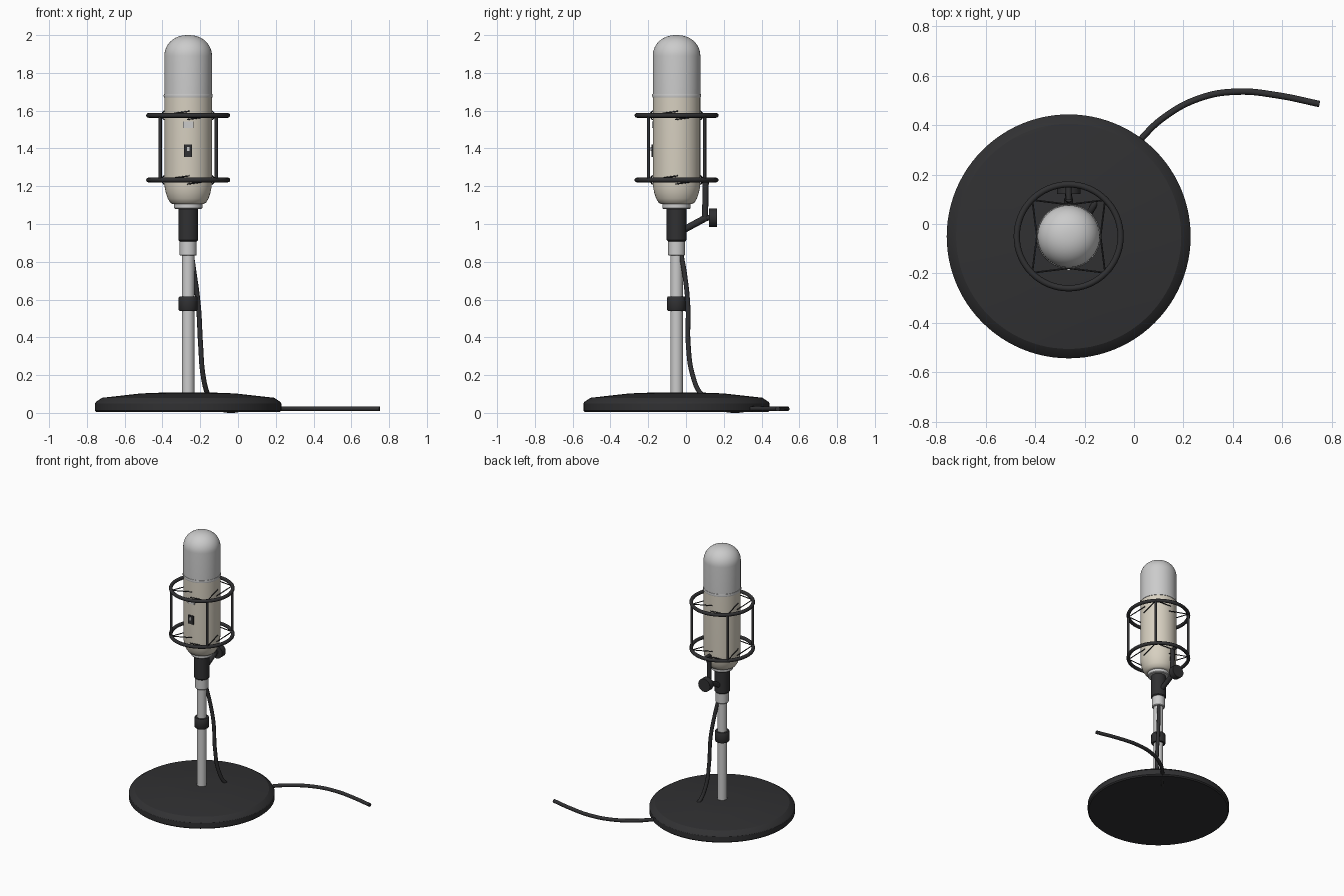
import bpy, bmesh, math
from mathutils import Vector

if "Cube" in bpy.data.objects:
    bpy.data.objects.remove(bpy.data.objects["Cube"])

CX, CY = -0.264, -0.05


def material(name, col):
    m = bpy.data.materials.new(name)
    m.diffuse_color = (*col, 1)
    m.use_nodes = True
    m.node_tree.nodes["Principled BSDF"].inputs["Base Color"].default_value = m.diffuse_color
    return m


BLACK = material("black", (0.03, 0.03, 0.032))
CREAM = material("cream", (0.68, 0.63, 0.53))
SILVER = material("silver", (0.6, 0.6, 0.6))


def finish(name, bm, mat, angle=35):
    bmesh.ops.recalc_face_normals(bm, faces=bm.faces[:])
    me = bpy.data.meshes.new(name)
    bm.to_mesh(me)
    bm.free()
    ob = bpy.data.objects.new(name, me)
    bpy.context.collection.objects.link(ob)
    me.materials.append(mat)
    bpy.context.view_layer.objects.active = ob
    ob.select_set(True)
    bpy.ops.object.shade_smooth_by_angle(angle=math.radians(angle))
    ob.select_set(False)
    return ob


def lathe(name, profile, mat, n=64, angle=35):
    """Spin an (r, z) profile around the microphone axis."""
    bm = bmesh.new()
    vs = [bm.verts.new((CX + r, CY, z)) for r, z in profile]
    es = [bm.edges.new(p) for p in zip(vs, vs[1:])]
    bmesh.ops.spin(bm, geom=vs + es, cent=(CX, CY, 0), axis=(0, 0, 1),
                   angle=2 * math.pi, steps=n, use_duplicate=False)
    bmesh.ops.remove_doubles(bm, verts=bm.verts[:], dist=1e-5)
    return finish(name, bm, mat, angle)


def rod(name, a, b, r, mat, n=16):
    a, b = Vector(a), Vector(b)
    bm = bmesh.new()
    bmesh.ops.create_cone(bm, cap_ends=True, segments=n, radius1=r, radius2=r,
                          depth=(b - a).length)
    ob = finish(name, bm, mat)
    ob.location = (a + b) / 2
    ob.rotation_euler = (b - a).to_track_quat('Z', 'Y').to_euler()
    return ob


def box(name, c, s, mat):
    bm = bmesh.new()
    bmesh.ops.create_cube(bm, size=1)
    bmesh.ops.scale(bm, vec=s, verts=bm.verts[:])
    ob = finish(name, bm, mat)
    ob.location = c
    return ob


# Round weighted base
lathe("base", [(0, 0.004), (0.485, 0.004), (0.493, 0.012), (0.493, 0.05), (0.488, 0.058),
               (0.455, 0.08), (0.25, 0.103), (0.12, 0.108), (0, 0.108)], BLACK, 96, 25)

# Stand column
lathe("pole", [(0, 0.1), (0.033, 0.1), (0.033, 0.84), (0, 0.84)], SILVER, 32)
lathe("pole_clutch", [(0.03, 0.54), (0.046, 0.54), (0.05, 0.546), (0.05, 0.61),
                      (0.046, 0.616), (0.03, 0.616)], BLACK, 32)
lathe("pole_collar", [(0, 0.832), (0.041, 0.832), (0.045, 0.837), (0.045, 0.91), (0, 0.91)],
      SILVER, 32)
lathe("swivel_sleeve", [(0, 0.908), (0.046, 0.908), (0.052, 0.915), (0.052, 1.085),
                        (0, 1.085)], BLACK, 32)

# Microphone body, neck and domed grille
lathe("neck_ring", [(0, 1.08), (0.07, 1.08), (0.075, 1.085), (0.075, 1.112), (0, 1.112)], SILVER)
lathe("body", [(0, 1.105), (0.08, 1.105), (0.094, 1.112), (0.108, 1.135), (0.118, 1.165),
               (0.124, 1.195), (0.1255, 1.225), (0.1255, 1.675), (0, 1.675)], CREAM)
lathe("grille_band", [(0.12, 1.669), (0.128, 1.671), (0.13, 1.68), (0.128, 1.689),
                      (0.12, 1.691)], SILVER)
dome = [(0.126 * math.cos(t) ** 0.9 if t < 1.57 else 0, 1.89 + 0.11 * math.sin(t))
        for t in [i * math.pi / 24 for i in range(13)]]
lathe("grille", [(0, 1.675), (0.126, 1.675)] + dome, SILVER)

# Switch and plain badge on the front
front = CY - 0.1255
box("badge", (CX, front + 0.001, 1.525), (0.056, 0.012, 0.036), SILVER)
box("switch_plate", (CX, front, 1.388), (0.042, 0.012, 0.064), BLACK)
box("switch_toggle", (CX, front - 0.007, 1.397), (0.012, 0.012, 0.022), SILVER)

# Shock mount: two hoops, four posts, elastic cords
for label, z, s in (("upper", 1.575, 1), ("lower", 1.233, -1)):
    hoop = [(0.21 + 0.0125 * math.cos(a), z + 0.0125 * math.sin(a))
            for a in [k * math.pi / 6 for k in range(13)]]
    lathe(f"{label}_hoop", hoop, BLACK, 64, 60)
    for i in range(4):
        a = math.pi / 4 + i * math.pi / 2
        p = (CX + 0.208 * math.cos(a), CY + 0.208 * math.sin(a), z)
        for d in (-1, 1):
            b = a + d * math.radians(48)
            q = (CX + 0.128 * math.cos(b), CY + 0.128 * math.sin(b), z + 0.022 * d)
            rod(f"{label}_cord_{i}_{'a' if d < 0 else 'b'}", p, q, 0.0035, BLACK, 8)
for i in range(4):
    a = math.pi / 4 + i * math.pi / 2
    x, y = CX + 0.21 * math.cos(a), CY + 0.21 * math.sin(a)
    rod(f"mount_post_{i}", (x, y, 1.233), (x, y, 1.575), 0.009, BLACK)

# Rear bracket with tightening knob
rod("bracket_arm", (CX, CY + 0.03, 0.965), (CX, 0.1, 1.03), 0.018, BLACK)
rod("bracket_upright", (CX, 0.1, 1.015), (CX, 0.105, 1.235), 0.016, BLACK)
rod("bracket_clamp", (CX, 0.1, 1.233), (CX, 0.16, 1.233), 0.012, BLACK)
rod("knob_shaft", (CX, 0.09, 1.033), (CX, 0.13, 1.033), 0.014, BLACK)
rod("knob", (CX, 0.122, 1.033), (CX, 0.164, 1.033), 0.048, BLACK, 32)

# Cable down the pole, through the base and along the floor
pts = [(-0.25, -0.03, 0.86), (-0.232, -0.008, 0.74), (-0.21, 0.01, 0.57), (-0.198, 0.012, 0.36),
       (-0.185, 0.035, 0.2), (-0.16, 0.08, 0.1), (-0.1, 0.19, 0.025), (-0.03, 0.27, 0.013),
       (0.03, 0.345, 0.022), (0.12, 0.43, 0.022), (0.27, 0.51, 0.022), (0.42, 0.535, 0.022),
       (0.58, 0.52, 0.022), (0.75, 0.485, 0.022)]
cu = bpy.data.curves.new("cable", 'CURVE')
cu.dimensions = '3D'
cu.bevel_depth = 0.013
cu.bevel_resolution = 3
cu.use_fill_caps = True
sp = cu.splines.new('BEZIER')
sp.bezier_points.add(len(pts) - 1)
for bp, p in zip(sp.bezier_points, pts):
    bp.co = p
    bp.handle_left_type = bp.handle_right_type = 'AUTO'
cu.materials.append(BLACK)
bpy.context.collection.objects.link(bpy.data.objects.new("cable", cu))
